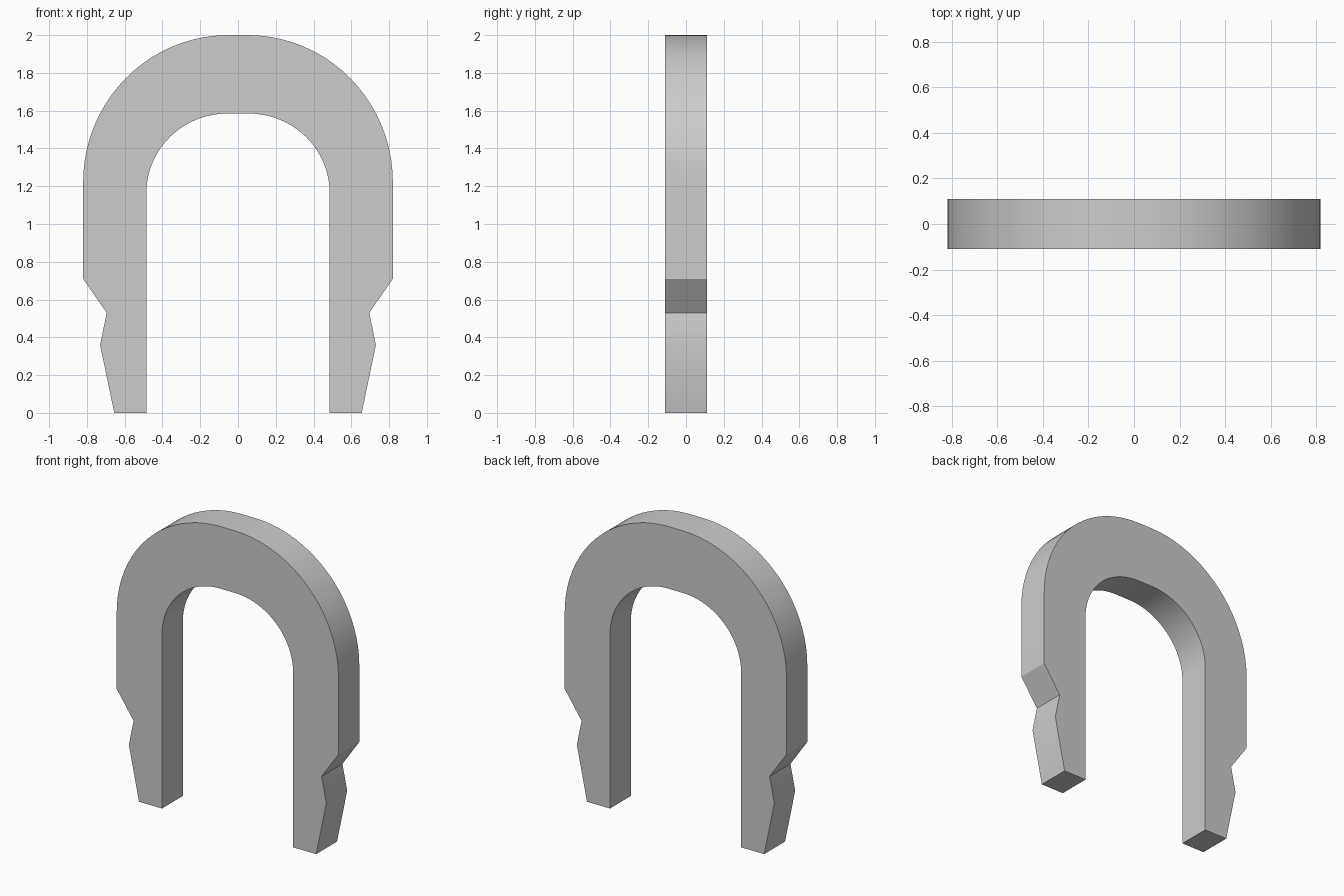
import bpy
import bmesh
from math import sin, cos, pi, radians

HALF_DEPTH = 0.11
STEPS = 20


def arc(cx, cz, rx, rz):
    """Quarter ellipse from the side up to the crown."""
    angles = [pi / 2 * i / STEPS for i in range(STEPS + 1)]
    return [(cx + rx * cos(a), cz + rz * sin(a)) for a in angles]


def mirrored(points):
    return [(-x, z) for x, z in reversed(points)]


cube = bpy.data.objects.get("Cube")
if cube:
    bpy.data.objects.remove(cube, do_unlink=True)

# Grey material
grey = bpy.data.materials.new("light_grey")
grey.use_nodes = True
colour = (0.604, 0.604, 0.604, 1)
grey.diffuse_color = colour
grey.node_tree.nodes["Principled BSDF"].inputs["Base Color"].default_value = colour

# Outline: notched foot and outer arch, then the plain inner arch
outer = [(0.655, 0), (0.73, 0.36), (0.695, 0.53), (0.82, 0.71)] + arc(0.05, 1.22, 0.77, 0.78)
inner = [(0.485, 0)] + arc(0.055, 1.165, 0.43, 0.42)
outline = outer + mirrored(outer) + [(-x, z) for x, z in inner] + inner[::-1]

# Arch body: extrude the outline through its depth
bm = bmesh.new()
front = bm.faces.new([bm.verts.new((x, -HALF_DEPTH, z)) for x, z in outline])
extruded = bmesh.ops.extrude_face_region(bm, geom=[front], use_keep_orig=True)
back = [v for v in extruded["geom"] if isinstance(v, bmesh.types.BMVert)]
bmesh.ops.translate(bm, verts=back, vec=(0, 2 * HALF_DEPTH, 0))
bmesh.ops.recalc_face_normals(bm, faces=bm.faces)
mesh = bpy.data.meshes.new("arch_body")
bm.to_mesh(mesh)
bm.free()
mesh.materials.append(grey)

body = bpy.data.objects.new("arch_body", mesh)
bpy.context.collection.objects.link(body)
bpy.ops.object.select_all(action="DESELECT")
body.select_set(True)
bpy.context.view_layer.objects.active = body
bpy.ops.object.shade_smooth_by_angle(angle=radians(30))
